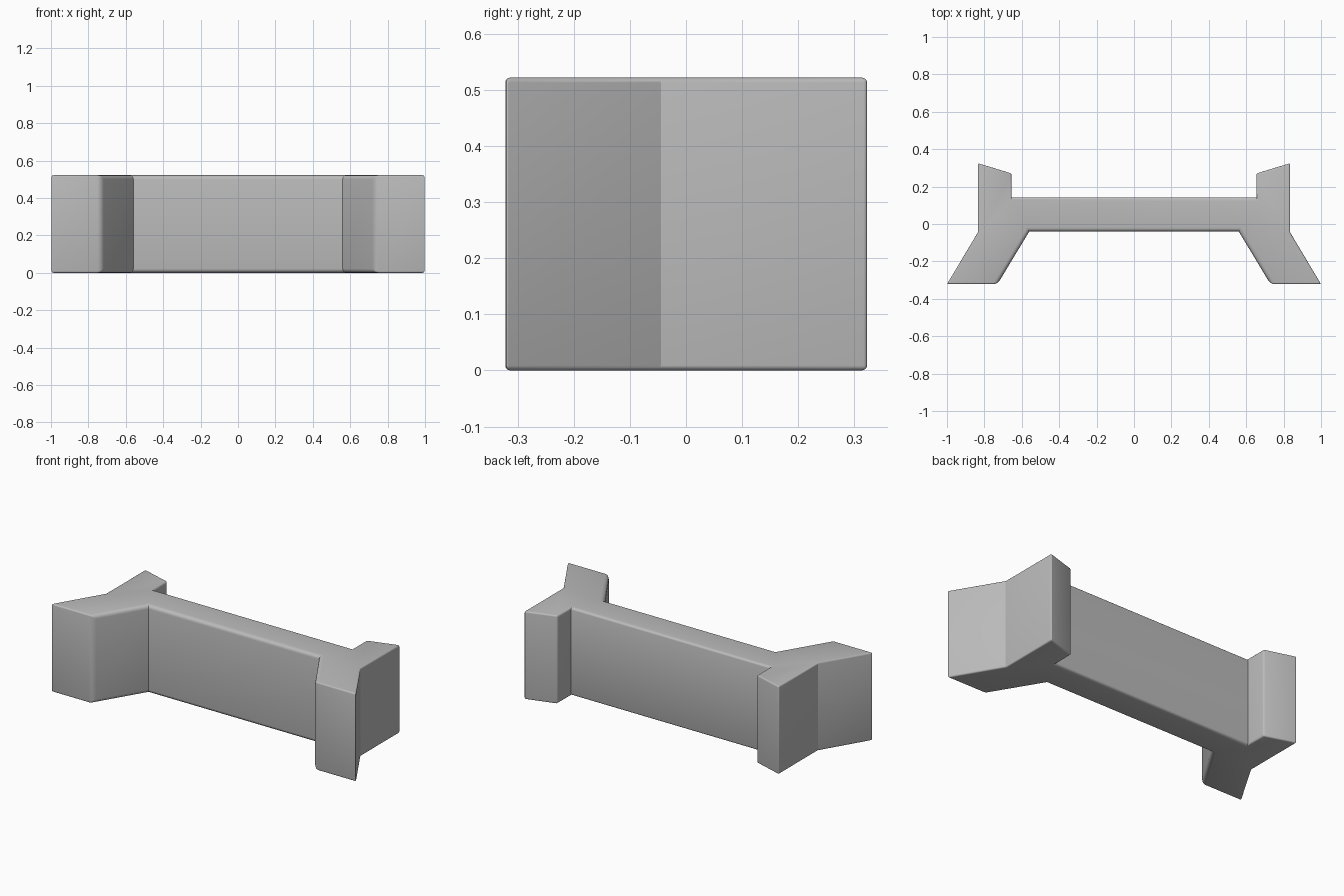
import bpy, bmesh

cube = bpy.data.objects.get("Cube")
if cube:
    bpy.data.objects.remove(cube, do_unlink=True)

HEIGHT = 0.522
BEVEL = 0.022

mat = bpy.data.materials.new("plain grey")
mat.use_nodes = True
grey = (0.5, 0.5, 0.5, 1)
mat.diffuse_color = grey
mat.node_tree.nodes["Principled BSDF"].inputs["Base Color"].default_value = grey

# Left half of the plan outline, from the front of the wall round to its back
half = [(0.56, -0.04), (0.73, -0.322), (1.0, -0.322), (0.835, -0.045),
        (0.835, 0.325), (0.654, 0.27), (0.654, 0.143)]
outline = half + [(-x, y) for x, y in reversed(half)]

# Extruded body
bm = bmesh.new()
base = bm.faces.new([bm.verts.new((x, y, 0)) for x, y in outline])
top = bmesh.ops.extrude_face_region(bm, geom=[base])["geom"]
bmesh.ops.translate(bm, vec=(0, 0, HEIGHT),
                    verts=[v for v in top if isinstance(v, bmesh.types.BMVert)])
bmesh.ops.recalc_face_normals(bm, faces=bm.faces)

# Soft rounding on the wall and inner leg edges, tight rounding outside
weight = bm.edges.layers.float.new("bevel_weight_edge")
for e in bm.edges:
    if not e.is_convex:
        continue
    mid = (e.verts[0].co + e.verts[1].co) / 2
    soft = abs(mid.x) < 0.74 and mid.y < 0.2
    e[weight] = 1.0 if soft else 0.4

mesh = bpy.data.meshes.new("barrier_body")
bm.to_mesh(mesh)
bm.free()
body = bpy.data.objects.new("barrier_body", mesh)
bpy.context.collection.objects.link(body)
mesh.materials.append(mat)

bevel = body.modifiers.new("rounded edges", "BEVEL")
bevel.limit_method = "WEIGHT"
bevel.width = BEVEL
bevel.segments = 4

bpy.context.view_layer.objects.active = body
body.select_set(True)
bpy.ops.object.modifier_apply(modifier=bevel.name)
bpy.ops.object.shade_smooth_by_angle(angle=0.52)
